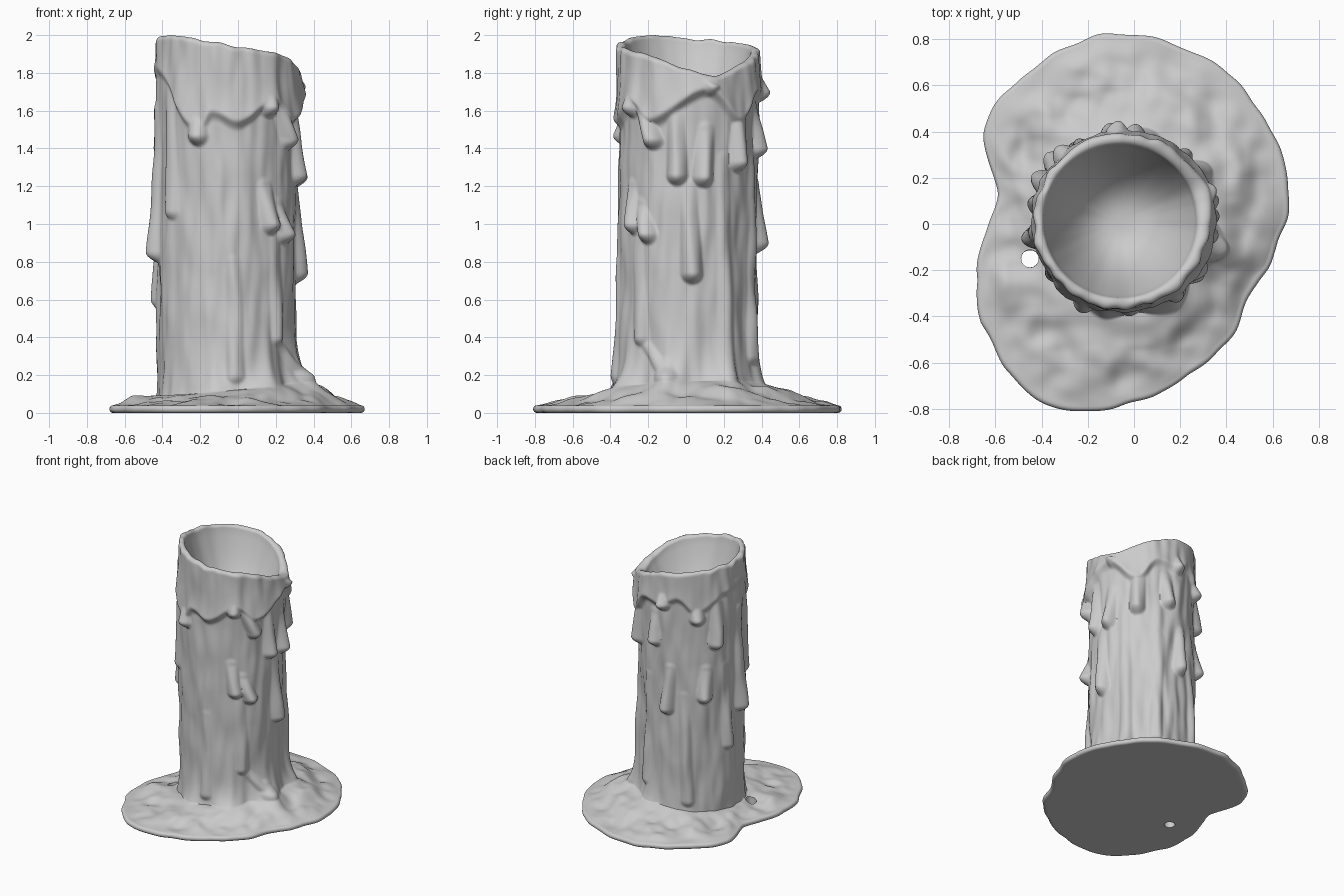
import bpy
import bmesh
import math
from mathutils import Vector, noise

cube = bpy.data.objects.get("Cube")
if cube:
    bpy.data.objects.remove(cube)

CENTRE = Vector((-.06, .012))
RADIUS = .365
COLUMNS, BOWL_ROWS, RIM_ROWS, WALL_ROWS, PUDDLE_ROWS, EDGE_ROWS = 250, 24, 10, 160, 40, 8
RIM_ROUND = .025
EDGE_ROUND = .02
BOWL_FLOOR = 1.5
HOLE = Vector((-.45, -.15))
HOLE_RADIUS = .038


def smooth(x):
    x = min(max(x, 0), 1)
    return x * x * (3 - 2 * x)


def wave(deg, peak, count=1):
    """Cosine around the candle with its crest at the given angle."""
    return math.cos(math.radians(count * (deg - peak)))


def lumps(deg, reach, height):
    """Smooth noise sampled on a cylinder, so that it closes on itself."""
    a = math.radians(deg)
    return noise.noise(Vector((reach * math.cos(a), reach * math.sin(a), height)))


def around(points, deg):
    """Smooth periodic interpolation through (degrees, value) points."""
    count = len(points)
    for i, (start, before) in enumerate(points):
        end, after = points[(i + 1) % count]
        span, offset = (end - start) % 360, (deg - start) % 360
        if offset <= span:
            previous, following = points[i - 1][1], points[(i + 2) % count][1]
            t = offset / span
            bend = 2 * previous - 5 * before + 4 * after - following
            twist = 3 * (before - after) + following - previous
            return before + t / 2 * (after - previous + t * (bend + t * twist))


# Puddle outline, turned into angle and distance from the candle axis
outline_points = [(.67, .08), (.62, .33), (.47, .59), (.24, .76), (-.03, .82), (-.26, .78),
                  (-.5, .62), (-.64, .43), (-.59, .13), (-.67, -.24), (-.66, -.43),
                  (-.45, -.73), (-.25, -.81), (0, -.77), (.24, -.66), (.52, -.28)]
outline = []
for point in outline_points:
    arm = Vector(point) - CENTRE
    outline.append((math.degrees(math.atan2(arm.y, arm.x)) % 360, arm.length))
outline.sort()

# Rim height and lower edge of the wax curtain by angle
rim = [(0, 1.82), (25, 1.79), (55, 1.86), (90, 1.93), (180, 1.98), (220, 2), (270, 1.95), (320, 1.9)]
curtain = [(15, 1.66), (45, 1.5), (65, 1.65), (90, 1.64), (110, 1.7), (130, 1.6), (160, 1.72),
           (205, 1.75), (246, 1.45), (258, 1.54), (280, 1.49), (310, 1.6), (330, 1.5)]

# Short drips end in a fat bead: start angle, start height, end angle, end height
beads = [(245, 1.6, 246, 1.47), (187, 1.6, 190, .85), (308, 1.75, 307, 1.62), (310, 1.75, 330, 1.45),
         (350, 1.6, 351, 1.26), (47, 1.7, 45, 1.33), (8, 1.8, 18, 1.73), (304, 1.2, 309, 1),
         (316, 1.1, 325, .95), (0, 1.2, 3, .74), (341, .25, 343, .2), (92, 1.8, 92, 1.7),
         (78, 1.6, 80, 1.4), (100, 1.2, 96, .9), (130, 1.7, 131, 1.6), (155, 1.7, 152, 1.4),
         (141, 1.2, 139, 1), (15, 1.5, 12, 1.25)]
# Long drips are thin ridges running down the side
ridges = [(214, 1.85, 219, 1.07), (314, .95, 317, .4), (317, .4, 341, .22), (31, 1.35, 33, .2),
          (70, 1.1, 65, .3), (276, .8, 277, .2), (165, 1.2, 168, .6), (116, 1, 120, .2)]
drips = [(drip, .06, .066) for drip in beads] + [(drip, .05, .032) for drip in ridges]


def foot(deg):
    """Height at which the wall meets the puddle."""
    return .13 + .04 * wave(deg, 20)


def wax_depth(deg, z):
    """Thickness of the run-down wax at one place on the wall."""
    above = z - around(curtain, deg)
    thick = (.014 + .03 * math.exp(-abs(above - .05) / .12)) * (.8 + .35 * wave(deg, -10))
    best = thick * smooth(above / .07)
    for (start, high, end, low), width, depth in drips:
        if low - width < z < high + width:
            u = min(max((high - z) / (high - low), 0), 1)
            side = (deg - start - (end - start) * u + 180) % 360 - 180
            over = max(z - high, low - z, 0)
            q = math.hypot(math.radians(side) * RADIUS, over) / (width * (.8 + .2 * u))
            if q < 1:
                best = max(best, depth * (.15 + .85 * u) * (1 - q * q) ** 1.1)
    return best


def wall(deg, z):
    """Distance of the outer wall from the candle axis."""
    base = math.exp(-max(z - foot(deg), 0) / .09)
    flare = .035 * (1 + wave(deg, -20)) * (1 + .5 * wave(deg, 30, count=8))
    rough = .014 * lumps(deg, 3, z * 1.6) + .012 * lumps(deg, 6, z * 4)
    return RADIUS + rough + wax_depth(deg, z) * (1 - .5 * base) + flare * base


def section(deg):
    """Profile at one angle, from the bowl floor to the middle of the base."""
    top = around(rim, deg) + .012 * lumps(deg, 4, 3) - RIM_ROUND
    inner, outer = RADIUS - .035, wall(deg, top)
    profile = []
    # Melted bowl with sloping sides
    for i in range(BOWL_ROWS):
        t = i / BOWL_ROWS
        profile.append((inner * t, top - (top - BOWL_FLOOR) * (1 - t ** 2.6)))
    # Rounded rim
    for i in range(RIM_ROWS + 1):
        t = math.pi * (1 - i / RIM_ROWS)
        r = (inner + outer) / 2 + (outer - inner) / 2 * math.cos(t)
        profile.append((r, top + RIM_ROUND * math.sin(t)))
    # Outer wall
    low = foot(deg)
    for i in range(1, WALL_ROWS + 1):
        z = top + (low - top) * i / WALL_ROWS
        profile.append((wall(deg, z), z))
    # Puddle
    start = wall(deg, low)
    end = around(outline, deg) + .02 * lumps(deg, 5, 5) - EDGE_ROUND
    thick = EDGE_ROUND * 2
    for i in range(1, PUDDLE_ROWS + 1):
        t = i / PUDDLE_ROWS
        r = start + (end - start) * t
        swell = (.045 * lumps(deg, r * 5, 2) + .02 * lumps(deg, r * 11, 7)) * math.sin(math.pi * t)
        profile.append((r, max(thick + (low - thick) * (1 - t) ** 1.15 + swell, .03)))
    # Rounded puddle edge
    for i in range(1, EDGE_ROWS + 1):
        t = math.pi * i / EDGE_ROWS
        profile.append((end + EDGE_ROUND * math.sin(t), EDGE_ROUND * (1 + math.cos(t))))
    # Flat underside
    for i in range(1, PUDDLE_ROWS + 1):
        profile.append((end * (1 - i / PUDDLE_ROWS), 0))
    return profile


# Join the profiles into one closed skin
bm = bmesh.new()
columns = []
for c in range(COLUMNS):
    a = 2 * math.pi * c / COLUMNS
    columns.append([bm.verts.new((CENTRE.x + r * math.cos(a), CENTRE.y + r * math.sin(a), z))
                    for r, z in section(math.degrees(a))])
for c, right in enumerate(columns):
    left = columns[c - 1]
    for i in range(len(left) - 1):
        bm.faces.new((left[i], left[i + 1], right[i + 1], right[i]))
bmesh.ops.remove_doubles(bm, verts=bm.verts[:], dist=.00002)

# Small gap through the puddle beside the candle, with its border rounded
gap = []
for face in bm.faces:
    middle = face.calc_center_median()
    if middle.z < .2 and (middle.xy - HOLE).length < HOLE_RADIUS:
        gap.append(face)
bmesh.ops.delete(bm, geom=gap, context="FACES")
for vert in bm.verts:
    if vert.is_boundary:
        vert.co.xy = HOLE + (vert.co.xy - HOLE).normalized() * HOLE_RADIUS
bmesh.ops.bridge_loops(bm, edges=[e for e in bm.edges if e.is_boundary])
bmesh.ops.recalc_face_normals(bm, faces=bm.faces[:])

mesh = bpy.data.meshes.new("melted_candle")
bm.to_mesh(mesh)
bm.free()
candle = bpy.data.objects.new("melted_candle", mesh)
bpy.context.scene.collection.objects.link(candle)

# Plain wax colour
grey = (.6, .6, .6, 1)
wax = bpy.data.materials.new("grey_wax")
wax.use_nodes = True
wax.diffuse_color = grey
wax.node_tree.nodes["Principled BSDF"].inputs["Base Color"].default_value = grey
mesh.materials.append(wax)

bpy.context.view_layer.objects.active = candle
candle.select_set(True)
bpy.ops.object.shade_smooth_by_angle(angle=math.radians(60))
